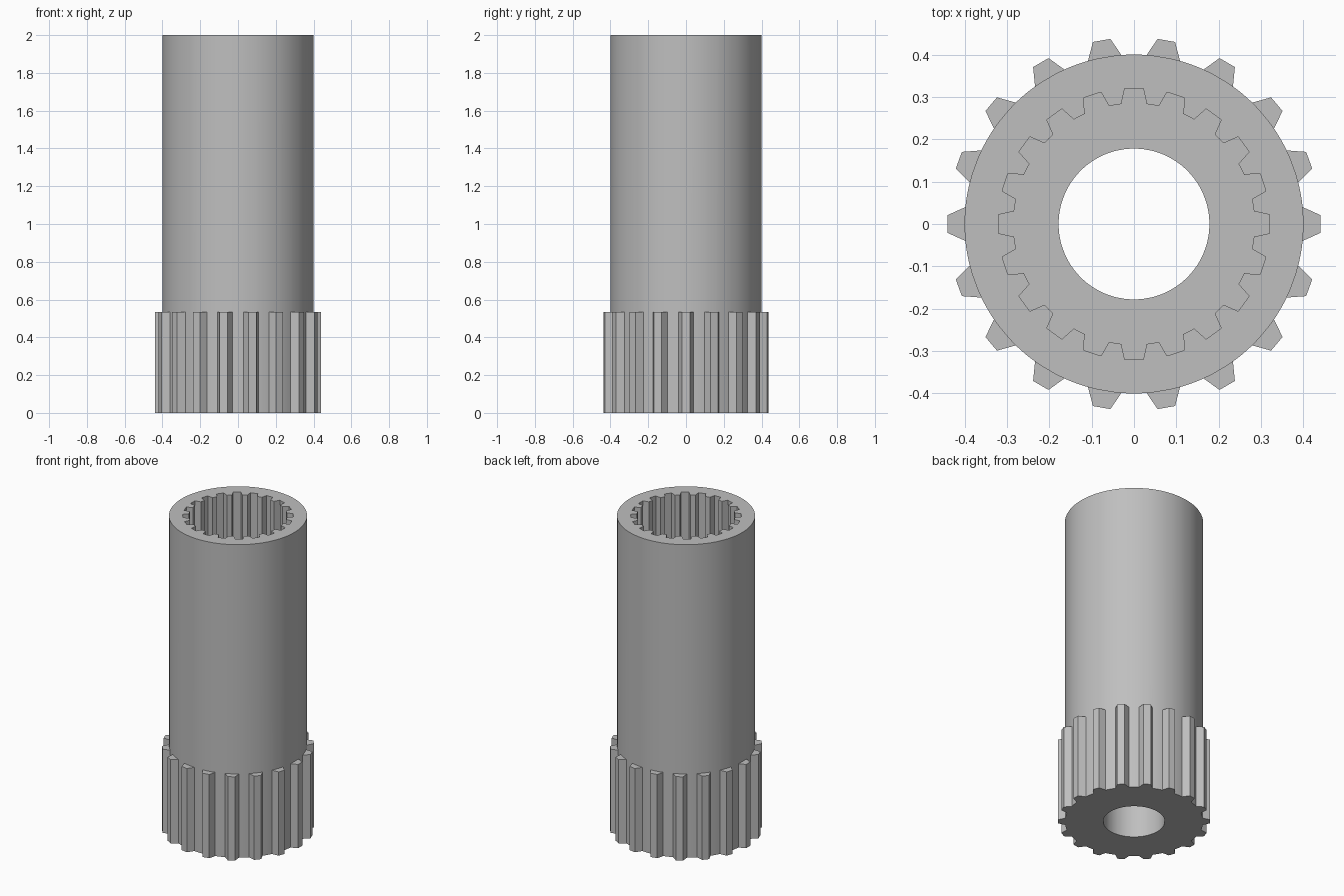
import bpy, bmesh
from math import atan2, hypot, cos, sin, pi, radians

if "Cube" in bpy.data.objects:
    bpy.data.objects.remove(bpy.data.objects["Cube"], do_unlink=True)

SHAFT_R, TIP_R, BORE_R = 0.40, 0.44, 0.178
GEAR_TOP, SOCKET_FLOOR, TOP = 0.535, 1.0, 2.0


def toothed(count, root, tip, arc_steps):
    """Polar outline (angle, radius) of evenly spaced trapezoid teeth; root and tip are (distance, half width)."""
    pitch = 2 * pi / count
    (rx, rw), (tx, tw) = root, tip
    half = atan2(rw, rx)
    outline = []
    for i in range(count):
        for x, y in ((rx, -rw), (tx, -tw), (tx, tw), (rx, rw)):
            outline.append((i * pitch + atan2(y, x), hypot(x, y)))
        for k in range(1, arc_steps):
            angle = half + (pitch - 2 * half) * k / arc_steps
            outline.append((i * pitch + angle, hypot(rx, rw)))
    return outline


def round_off(outline, radius):
    return [(a, radius) for a, _ in outline]


bm = bmesh.new()


def ring(outline, z):
    return [bm.verts.new((r * cos(a), r * sin(a), z)) for a, r in outline]


def loft(lower, upper):
    n = len(lower)
    for i in range(n):
        j = (i + 1) % n
        bm.faces.new((lower[i], lower[j], upper[j], upper[i]))


def fill_between(a, b):
    """Flat annular face between two rings."""
    edges = []
    for loop in (a, b):
        for i, v in enumerate(loop):
            w = loop[(i + 1) % len(loop)]
            edges.append(bm.edges.get((v, w)) or bm.edges.new((v, w)))
    bmesh.ops.triangle_fill(bm, use_beauty=True, edges=edges, normal=(0, 0, 1))


# Outlines: outer gear teeth, plain shaft, internal spline grooves, bore
base_w = 0.04
gear = toothed(18, ((SHAFT_R**2 - base_w**2) ** 0.5, base_w), (TIP_R, 0.021), 4)
shaft = round_off(gear, SHAFT_R)
bore = round_off(gear, BORE_R)
spline = toothed(20, (0.283, 0.03), (0.32, 0.022), 2)

# Outside: bore up from the bottom face, toothed collar, shoulder, shaft
bore_low, gear_low = ring(bore, 0), ring(gear, 0)
gear_high, shaft_low = ring(gear, GEAR_TOP), ring(shaft, GEAR_TOP)
shaft_high = ring(shaft, TOP)
loft(bore_low, gear_low)
loft(gear_low, gear_high)
loft(gear_high, shaft_low)
loft(shaft_low, shaft_high)

# Inside: splined socket down to its floor, then the bore
spline_high, spline_low = ring(spline, TOP), ring(spline, SOCKET_FLOOR)
bore_high = ring(bore, SOCKET_FLOOR)
loft(spline_high, spline_low)
loft(bore_high, bore_low)
fill_between(shaft_high, spline_high)
fill_between(spline_low, bore_high)

# Merge the collar roots into the shaft and tidy up
bmesh.ops.remove_doubles(bm, verts=bm.verts[:], dist=0.0001)
bmesh.ops.recalc_face_normals(bm, faces=bm.faces[:])
mesh = bpy.data.meshes.new("splined_sleeve")
bm.to_mesh(mesh)
bm.free()
sleeve = bpy.data.objects.new("splined_sleeve", mesh)
bpy.context.collection.objects.link(sleeve)

# Plain grey metal
grey = bpy.data.materials.new("grey_metal")
grey.use_nodes = True
colour = (0.52, 0.52, 0.52, 1)
grey.diffuse_color = colour
grey.node_tree.nodes["Principled BSDF"].inputs["Base Color"].default_value = colour
mesh.materials.append(grey)

# Smooth round walls with crisp edges
bpy.ops.object.select_all(action="DESELECT")
sleeve.select_set(True)
bpy.context.view_layer.objects.active = sleeve
bpy.ops.object.shade_smooth_by_angle(angle=radians(20))
